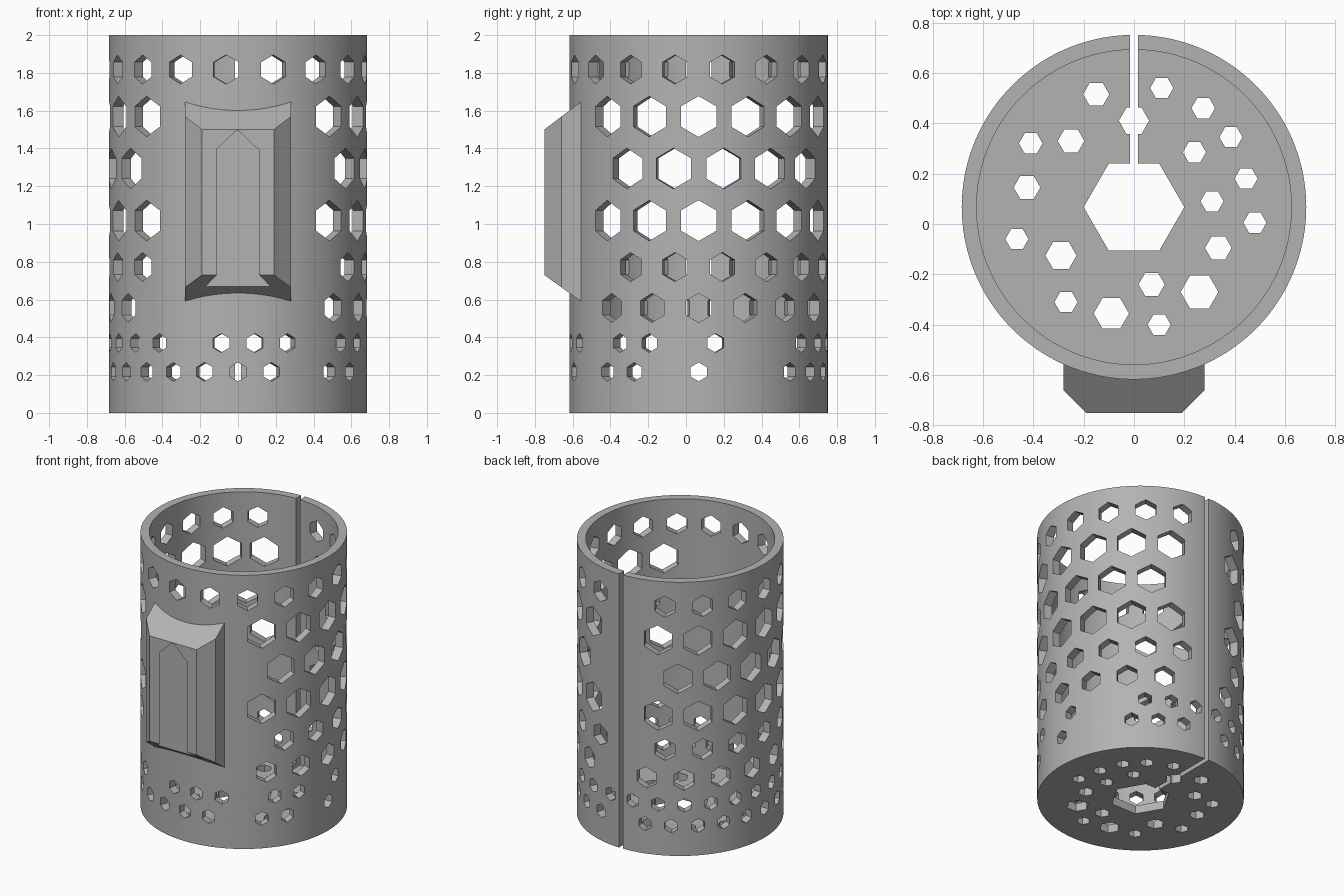
import bpy, bmesh
from math import sin, cos, pi, radians
from mathutils import Matrix, Vector

if "Cube" in bpy.data.objects:
    bpy.data.objects.remove(bpy.data.objects["Cube"])

CENTRE_Y, OUTER, INNER, HEIGHT, FLOOR = 0.067, 0.684, 0.625, 2.0, 0.06
AXIS = Matrix.Translation((0, CENTRE_Y, 0))

grey = bpy.data.materials.new("plain grey")
grey.use_nodes = True
grey.diffuse_color = (0.45, 0.45, 0.45, 1)
grey.node_tree.nodes["Principled BSDF"].inputs["Base Color"].default_value = grey.diffuse_color


def polygon(sides, radius, cx=0, cy=0):
    return [(cx + radius * cos(2 * pi * k / sides), cy + radius * sin(2 * pi * k / sides))
            for k in range(sides)]


def add_loft(bm, bottom, top, low, high, matrix=Matrix()):
    """Solid between two outlines with the same number of points."""
    a = [bm.verts.new(matrix @ Vector((x, y, low))) for x, y in bottom]
    b = [bm.verts.new(matrix @ Vector((x, y, high))) for x, y in top]
    bm.faces.new(a[::-1])
    bm.faces.new(b)
    for k in range(len(a)):
        n = (k + 1) % len(a)
        bm.faces.new((a[k], a[n], b[n], b[k]))


def make_object(name, bm):
    bmesh.ops.recalc_face_normals(bm, faces=bm.faces)
    mesh = bpy.data.meshes.new(name)
    bm.to_mesh(mesh)
    bm.free()
    mesh.materials.append(grey)
    obj = bpy.data.objects.new(name, mesh)
    bpy.context.collection.objects.link(obj)
    return obj


def solid(name, outline, low, high, matrix=Matrix(), top=None):
    bm = bmesh.new()
    add_loft(bm, outline, top or outline, low, high, matrix)
    return make_object(name, bm)


def combine(target, tool, operation):
    mod = target.modifiers.new(tool.name, 'BOOLEAN')
    mod.operation, mod.object, mod.solver = operation, tool, 'EXACT'
    bpy.context.view_layer.objects.active = target
    bpy.ops.object.modifier_apply(modifier=mod.name)
    bpy.data.objects.remove(tool)


# Clip block: sloped ends from the side profile, chamfered sides from the plan
side_axes = Matrix(((0, 0, 1, 0), (1, 0, 0, 0), (0, 1, 0, 0), (0, 0, 0, 1)))
side = [(-0.75, 0.73), (-0.5, 0.55), (-0.5, 1.69), (-0.75, 1.5)]
plan = [(-0.19, -0.75), (0.19, -0.75), (0.28, -0.66), (0.28, -0.5), (-0.28, -0.5), (-0.28, -0.66)]
clip = solid("clip_block", side, -0.4, 0.4, side_axes)
combine(clip, solid("clip_plan", plan, 0, HEIGHT), 'INTERSECT')

# Undercut channel with a pointed top, open at the lower end
def channel(half):
    return [(-half, 0.5), (half, 0.5), (half, 1.397), (0, 1.497), (-half, 1.397)]

front_axes = Matrix(((1, 0, 0, 0), (0, 0, 1, 0), (0, 1, 0, 0), (0, 0, 0, 1)))
combine(clip, solid("clip_channel", channel(0.104), -0.76, -0.665, front_axes, channel(0.175)),
        'DIFFERENCE')

# Cup: solid cylinder joined to the clip, then hollowed
cup = solid("perforated_cup", polygon(144, OUTER), 0, HEIGHT, AXIS)
combine(cup, clip, 'UNION')
combine(cup, solid("cavity", polygon(144, INNER), FLOOR, HEIGHT + 1, AXIS), 'DIFFERENCE')

# Wall holes: height, radius, count, offset in steps from the right side,
# bare angle around the clip, bare angle around the slot
rows = [
    (0.217, 0.05, 24, 0, 0, 5),
    (0.37, 0.05, 24, 0.5, 0, 5),
    (0.556, 0.077, 17, 0, 40, 12),
    (0.772, 0.077, 17, 0.5, 40, 12),
    (1.018, 0.108, 16, 0, 40, 12),
    (1.294, 0.108, 16, 0.5, 40, 12),
    (1.569, 0.108, 16, 0, 40, 12),
    (1.818, 0.077, 17, 0.5, 0, 12),
]
bm = bmesh.new()
for z, radius, count, offset, clip_gap, slot_gap in rows:
    for k in range(count):
        angle = (90 + (k + offset) * 360 / count) % 360
        if min(angle, 360 - angle) < clip_gap or abs(angle - 180) < slot_gap:
            continue
        out = Vector((sin(radians(angle)), -cos(radians(angle)), 0))
        up = Vector((0, 0, 1))
        turn = Matrix((up, out.cross(up), out)).transposed().to_4x4()
        place = Matrix.Translation((0, CENTRE_Y, z)) @ turn
        add_loft(bm, polygon(6, radius), polygon(6, radius), 0.56, 0.75, place)
combine(cup, make_object("wall_holes", bm), 'DIFFERENCE')

# Floor holes: x, y, radius
floor_holes = [
    (0, CENTRE_Y, 0.2), (0, 0.41, 0.06), (-0.15, 0.515, 0.052), (0.11, 0.54, 0.046),
    (0.275, 0.46, 0.047), (0.385, 0.345, 0.046), (0.24, 0.285, 0.046), (-0.25, 0.33, 0.053),
    (-0.41, 0.32, 0.047), (-0.425, 0.145, 0.053), (0.445, 0.18, 0.046), (0.31, 0.09, 0.046),
    (0.48, 0.005, 0.046), (0.335, -0.095, 0.053), (0.26, -0.27, 0.075), (0.07, -0.24, 0.052),
    (0.1, -0.4, 0.046), (-0.09, -0.355, 0.07), (-0.27, -0.31, 0.046), (-0.29, -0.125, 0.062),
    (-0.465, -0.06, 0.046),
]
bm = bmesh.new()
for x, y, radius in floor_holes:
    add_loft(bm, polygon(6, radius, x, y), polygon(6, radius, x, y), -0.1, 0.2)
combine(cup, make_object("floor_holes", bm), 'DIFFERENCE')

# Slot down the back, running into the middle of the floor
slot = [(-0.016, CENTRE_Y), (0.016, CENTRE_Y), (0.016, 0.9), (-0.016, 0.9)]
combine(cup, solid("back_slot", slot, -1, HEIGHT + 1), 'DIFFERENCE')

# Smooth the round walls, keep the cut edges sharp
bpy.ops.object.select_all(action='DESELECT')
cup.select_set(True)
bpy.context.view_layer.objects.active = cup
bpy.ops.object.shade_smooth_by_angle(angle=radians(20))
